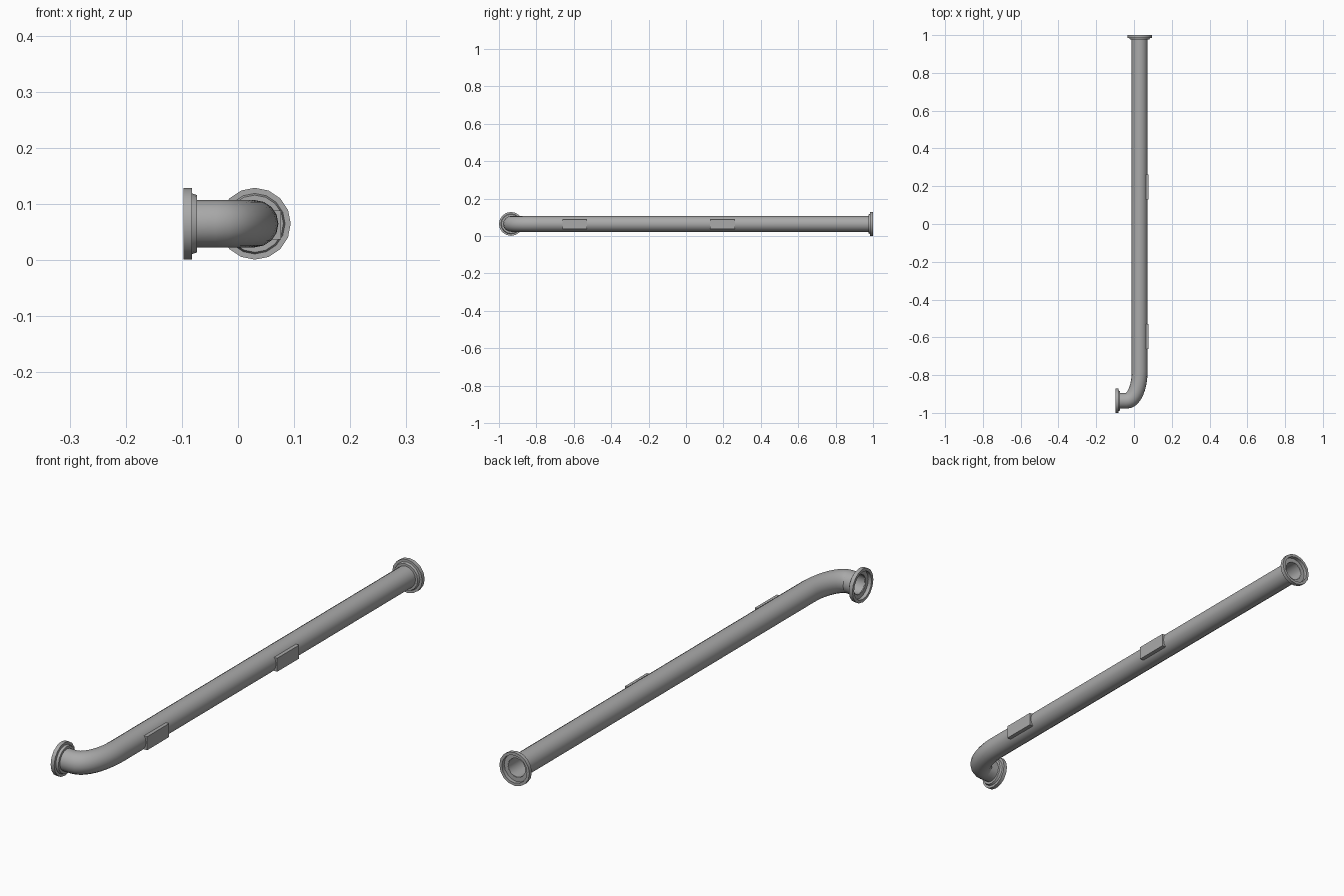
import bpy, bmesh
from math import sin, cos, pi
from mathutils import Vector

cube = bpy.data.objects.get("Cube")
if cube:
    bpy.data.objects.remove(cube)

SIDES = 16
AXIS_X, AXIS_Y, AXIS_Z = 0.03, -0.936, 0.065
UP = Vector((0, 0, 1))

metal = bpy.data.materials.new("grey metal")
metal.use_nodes = True
grey = (0.4, 0.4, 0.4, 1)
metal.diffuse_color = grey
metal.node_tree.nodes["Principled BSDF"].inputs["Base Color"].default_value = grey


def finish(bm, name, smooth=True):
    bmesh.ops.recalc_face_normals(bm, faces=bm.faces)
    mesh = bpy.data.meshes.new(name)
    bm.to_mesh(mesh)
    bm.free()
    mesh.materials.append(metal)
    obj = bpy.data.objects.new(name, mesh)
    bpy.context.collection.objects.link(obj)
    if smooth:
        bpy.ops.object.select_all(action="DESELECT")
        obj.select_set(True)
        bpy.context.view_layer.objects.active = obj
        bpy.ops.object.shade_smooth_by_angle(angle=pi / 6)
    return obj


def loft(name, rings):
    """Skin a closed loop of (centre, direction, radius) rings."""
    bm = bmesh.new()
    loops = []
    for centre, direction, radius in rings:
        side = UP.cross(direction).normalized()
        loops.append([bm.verts.new(centre + radius * (cos(a) * UP + sin(a) * side))
                      for a in (2 * pi * i / SIDES for i in range(SIDES))])
    for k, a in enumerate(loops):
        b = loops[(k + 1) % len(loops)]
        for i in range(SIDES):
            j = (i + 1) % SIDES
            bm.faces.new((a[i], a[j], b[j], b[i]))
    return finish(bm, name)


# Hollow pipe: short leg, elliptical bend, long straight run
bend_x, bend_y = 0.07, 0.156
path = [(Vector((-0.08, AXIS_Y, AXIS_Z)), Vector((1, 0, 0)))]
STEPS = 10
for i in range(STEPS + 1):
    t = pi / 2 * i / STEPS
    path.append((Vector((AXIS_X - bend_x + bend_x * sin(t),
                         AXIS_Y + bend_y - bend_y * cos(t), AXIS_Z)),
                 Vector((bend_x * cos(t), bend_y * sin(t), 0)).normalized()))
path.append((Vector((AXIS_X, 0.985, AXIS_Z)), Vector((0, 1, 0))))
outer = [(c, d, 0.042) for c, d in path]
inner = [(c, d, 0.036) for c, d in reversed(path)]
loft("pipe", outer + inner)

# Stepped end flanges with a recessed mouth: (depth from the face, radius)
profile = [(0, 0.053), (0, 0.064), (0.015, 0.064), (0.015, 0.054),
           (0.024, 0.051), (0.024, 0.037), (0.014, 0.037), (0.014, 0.053)]


def flange(name, face, inward):
    loft(name, [(face + inward * depth, inward, r) for depth, r in profile])


flange("front_flange", Vector((-0.097, AXIS_Y, AXIS_Z)), Vector((1, 0, 0)))
flange("back_flange", Vector((AXIS_X, 1, AXIS_Z)), Vector((0, -1, 0)))

# Flat mounting pads on the left side of the long run
for name, y in (("front_pad", -0.595), ("back_pad", 0.195)):
    bm = bmesh.new()
    bmesh.ops.create_cube(bm, size=1)
    bmesh.ops.scale(bm, vec=(0.026, 0.133, 0.052), verts=bm.verts)
    bmesh.ops.translate(bm, vec=(0.064, y, 0.063), verts=bm.verts)
    finish(bm, name, smooth=False)
